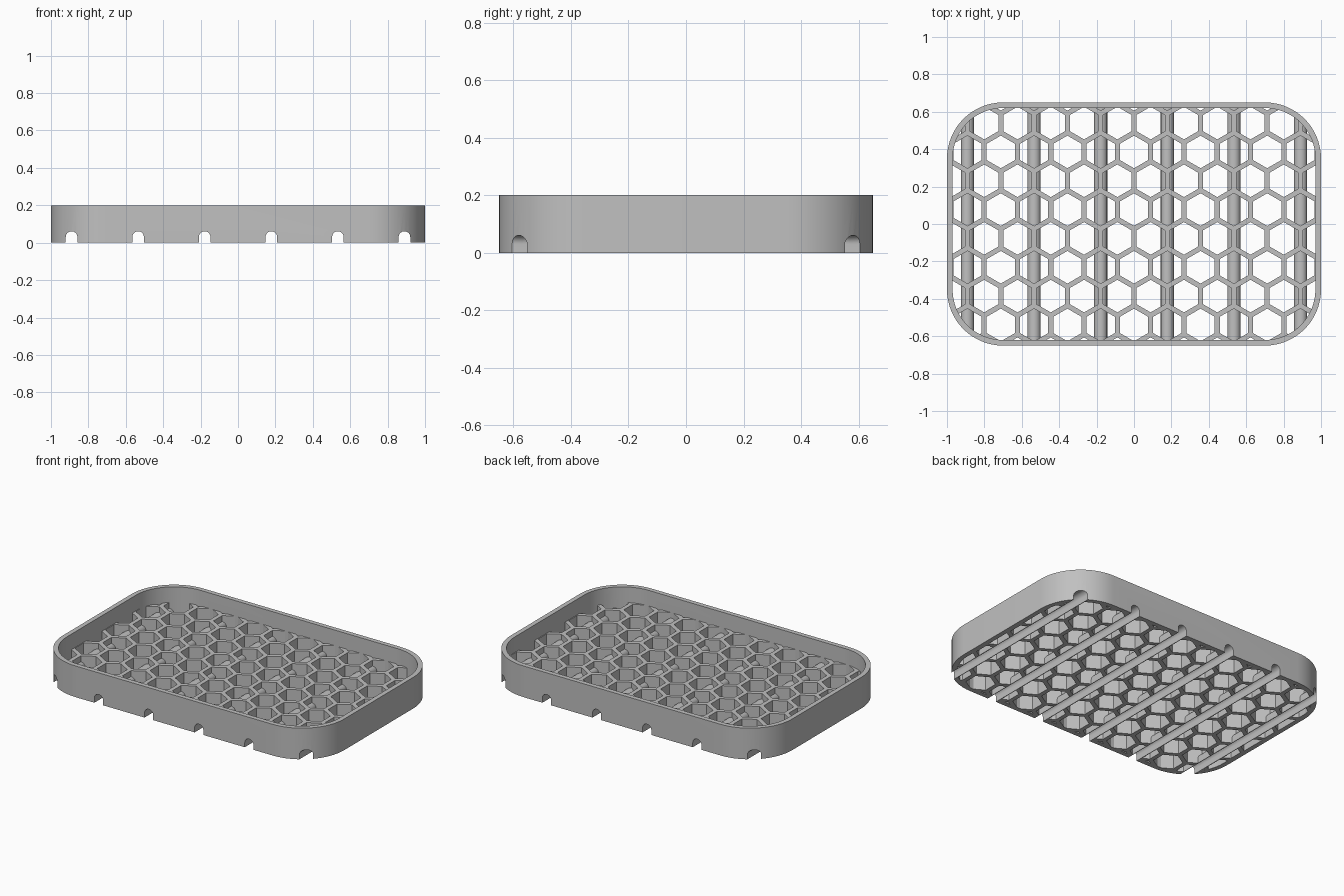
import bpy, bmesh, math

default = bpy.data.objects.get("Cube")
if default:
    bpy.data.objects.remove(default, do_unlink=True)

HALF_X, HALF_Y, RADIUS = 1.0, 0.65, 0.3
HEIGHT, FLOOR, WALL = 0.2, 0.1, 0.03
PITCH, WEB = 0.178, 0.027
ROW = PITCH * math.sqrt(3) / 2
CHANNELS = [(i - 2.5) * 2 * PITCH for i in range(6)]

grey = bpy.data.materials.new("plain grey")
grey.use_nodes = True
grey.diffuse_color = (0.53, 0.53, 0.53, 1)
grey.node_tree.nodes["Principled BSDF"].inputs["Base Color"].default_value = (0.53, 0.53, 0.53, 1)


def rounded_rect(inset, steps=16):
    """Outline of the dish, moved inwards by inset."""
    r = RADIUS - inset
    points = []
    for q, (sx, sy) in enumerate([(1, 1), (-1, 1), (-1, -1), (1, -1)]):
        for k in range(steps + 1):
            a = math.pi / 2 * (q + k / steps)
            points.append((sx * (HALF_X - RADIUS) + r * math.cos(a),
                           sy * (HALF_Y - RADIUS) + r * math.sin(a)))
    return points


def arch(x, r, low, steps=16):
    """Round-topped channel section in x and z."""
    points = [(x + r, low)]
    for k in range(steps + 1):
        a = math.pi * k / steps
        points.append((x + r * math.cos(a), 0.03 + r * math.sin(a)))
    return points + [(x - r, low)]


def prisms(name, outlines, place, start, end):
    """Extrude every outline from start to end along the remaining axis."""
    bm = bmesh.new()
    for outline in outlines:
        a = [bm.verts.new(place(u, v, start)) for u, v in outline]
        b = [bm.verts.new(place(u, v, end)) for u, v in outline]
        bm.faces.new(a)
        bm.faces.new(b)
        for i in range(len(a)):
            j = (i + 1) % len(a)
            bm.faces.new((a[i], a[j], b[j], b[i]))
    bmesh.ops.recalc_face_normals(bm, faces=bm.faces)
    mesh = bpy.data.meshes.new(name)
    bm.to_mesh(mesh)
    bm.free()
    mesh.materials.append(grey)
    obj = bpy.data.objects.new(name, mesh)
    bpy.context.collection.objects.link(obj)
    return obj


def upright(u, v, w):
    return (u, v, w)


def lengthwise(u, v, w):
    return (u, w, v)


def activate(obj):
    bpy.ops.object.select_all(action="DESELECT")
    obj.select_set(True)
    bpy.context.view_layer.objects.active = obj


def boolean(obj, cutter, operation="DIFFERENCE"):
    mod = obj.modifiers.new("cut", "BOOLEAN")
    mod.operation, mod.solver, mod.object = operation, "EXACT", cutter
    activate(obj)
    bpy.ops.object.modifier_apply(modifier=mod.name)


# Cutters: dish interior, honeycomb holes, channel bores and a trim volume
interior = prisms("interior_cutter", [rounded_rect(WALL)], upright, -0.1, 0.3)
trim = prisms("trim_cutter", [rounded_rect(WALL / 2)], upright, -0.1, 0.3)
bores = prisms("bore_cutter", [arch(x, 0.031, -0.05) for x in CHANNELS], lengthwise, -0.8, 0.8)

hexagons = []
hole_radius = (PITCH - WEB) / math.sqrt(3)
for row in range(-5, 5):
    shift = 0.5 if row % 2 else 0.0
    for col in range(-6, 7):
        cx, cy = (col + shift) * PITCH, (row + 0.5) * ROW
        hexagons.append([(cx + hole_radius * math.cos(math.radians(30 + 60 * k)),
                          cy + hole_radius * math.sin(math.radians(30 + 60 * k)))
                         for k in range(6)])
holes = prisms("hole_cutter", hexagons, upright, -0.1, 0.3)

# Outer wall with notches where the channels leave
wall = prisms("outer_wall", [rounded_rect(0)], upright, 0, HEIGHT)
boolean(wall, interior)
boolean(wall, bores)

# Honeycomb floor
floor = prisms("honeycomb_floor", [rounded_rect(WALL - 0.003)], upright, 0, FLOOR)
boolean(floor, holes)
boolean(floor, bores)

# Thin arched covers over the drainage channels
covers = prisms("channel_covers", [arch(x, 0.035, 0) for x in CHANNELS], lengthwise, -0.8, 0.8)
boolean(covers, bores)
boolean(covers, trim, "INTERSECT")

for helper in (interior, trim, bores, holes):
    bpy.data.objects.remove(helper, do_unlink=True)

for part in (wall, floor, covers):
    activate(part)
    bpy.ops.object.shade_smooth_by_angle(angle=math.radians(30))
